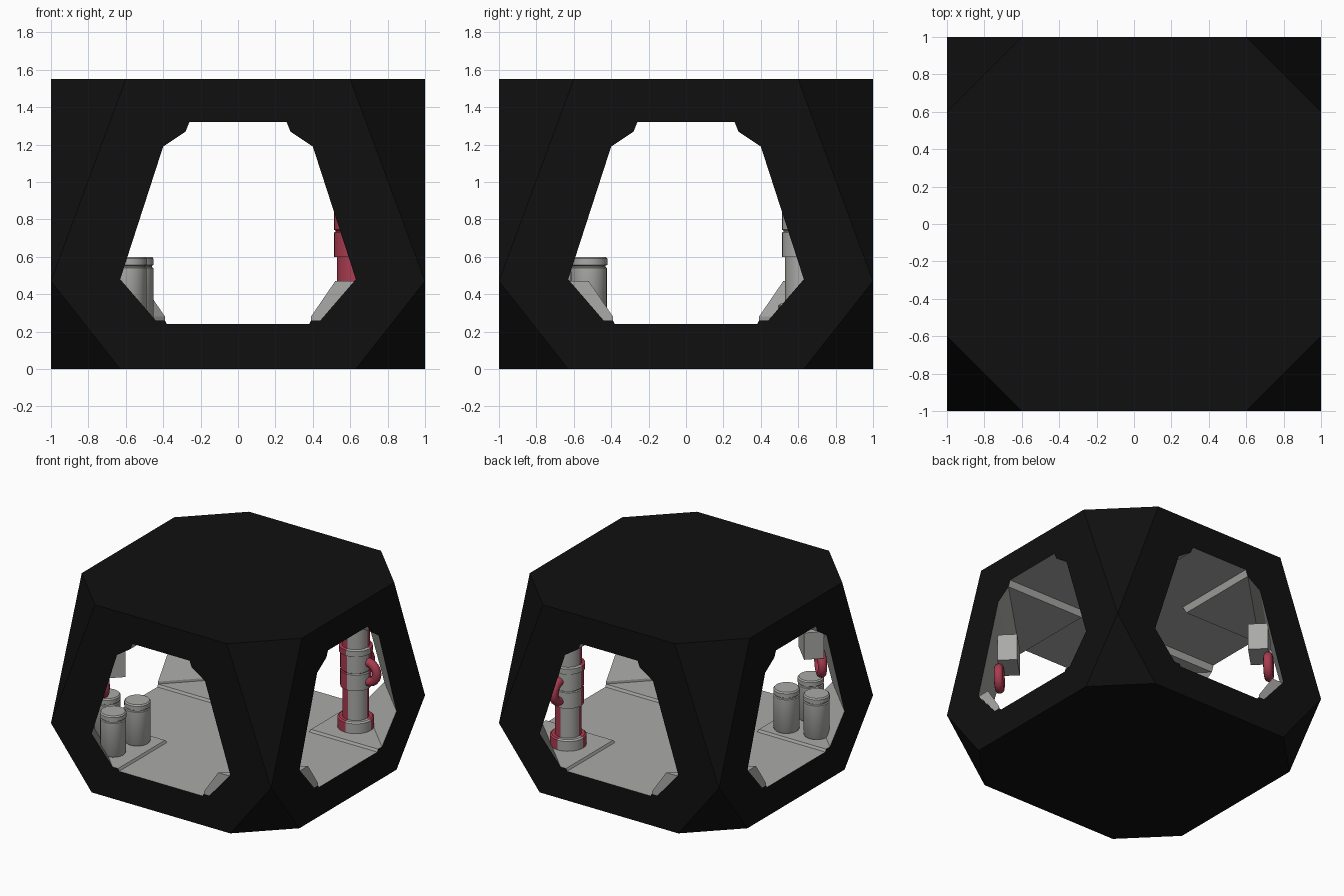
import bpy, bmesh, math
from mathutils import Vector, Matrix

if "Cube" in bpy.data.objects:
    bpy.data.objects.remove(bpy.data.objects["Cube"])


def mat(name, c):
    m = bpy.data.materials.new(name)
    m.diffuse_color = (*c, 1)
    m.use_nodes = True
    m.node_tree.nodes["Principled BSDF"].inputs["Base Color"].default_value = m.diffuse_color
    return m


BLACK = mat("black_shell", (0.005, 0.005, 0.005))
GREY = mat("panel_grey", (0.40, 0.40, 0.39))
RED = mat("pipe_red", (0.40, 0.045, 0.08))
MID = Vector((0, 0, 0.78))


def finish(name, bm, mats, smooth=False):
    me = bpy.data.meshes.new(name)
    bm.to_mesh(me)
    bm.free()
    ob = bpy.data.objects.new(name, me)
    bpy.context.collection.objects.link(ob)
    for m in mats:
        me.materials.append(m)
    if smooth:
        bpy.ops.object.select_all(action='DESELECT')
        ob.select_set(True)
        bpy.context.view_layer.objects.active = ob
        bpy.ops.object.shade_smooth_by_angle(angle=math.radians(35))
    return ob


def poly_object(name, polys, material, outward):
    """Faces turned to look away from, or toward, the room centre."""
    bm = bmesh.new()
    for p in polys:
        f = bm.faces.new([bm.verts.new(v) for v in p])
        f.normal_update()
        if (f.normal.dot(f.calc_center_median() - MID) > 0) != outward:
            f.normal_flip()
    bmesh.ops.remove_doubles(bm, verts=bm.verts, dist=0.0005)
    return finish(name, bm, [material])


def spin4(p):
    return [[(x * c - y * s, x * s + y * c, z) for x, y, z in p]
            for c, s in ((1, 0), (0, 1), (-1, 0), (0, -1))]


def octagon(a, z):
    q = [(1, -a), (1, a), (a, 1), (-a, 1), (-1, a), (-1, -a), (-a, -1), (a, -1)]
    return [(x, y, z) for x, y in q]


# Black outer shell: cut-corner block with an opening in all four sides
half = [(0, 0), (.63, 0), (1, .47), (.6, 1.55), (0, 1.55), (0, 1.32), (.26, 1.32),
        (.28, 1.27), (.40, 1.19), (.63, .48), (.44, .26), (.39, .26), (.38, .24), (0, .24)]
shell = [octagon(.6, 1.55), octagon(.63, 0)]
for s in (-1, 1):
    shell += spin4([(s * x, -1, z) for x, z in half])
for a, z in ((.6, 1.55), (.63, 0)):
    shell += spin4([(a, 1, z), (1, a, z), (1, 1, .47)])
poly_object("outer_shell", shell, BLACK, True)

# Grey room lining: floor, ceiling, corner walls and corner plates
room = [octagon(.39, .24), octagon(.27, 1.32)]
bands = [(.44, .26), (.63, .48), (.40, 1.19), (.28, 1.27)]
for (a, z), (b, w) in zip(bands, bands[1:]):
    room += spin4([(a, 1, z), (1, a, z), (1, b, w), (b, 1, w)])
room += spin4([(.39, .39, .26), (1, .39, .26), (1, .44, .26), (.44, 1, .26), (.39, 1, .26)])
room += spin4([(.28, .28, 1.27), (1, .28, 1.27), (.28, 1, 1.27)])
for a, z, b, w in ((.38, .24, .39, .26), (.26, 1.32, .28, 1.27)):
    room += spin4([(a, a, z), (1, a, z), (1, b, w), (b, b, w)])
    room += spin4([(a, a, z), (a, 1, z), (b, 1, w), (b, b, w)])
poly_object("room_lining", room, GREY, False)

# Sloping consoles in two opposite corners
prof = [(.39, .26), (.39, .28), (.52, .47), (.63, .47), (.44, .26)]
for side, s in (("right", 1), ("left", -1)):
    ends = [[(s * c, -s, z) for c, z in prof], [(s, -s * c, z) for c, z in prof]]
    bm = bmesh.new()
    e0, e1 = [[bm.verts.new(v) for v in e] for e in ends]
    bm.faces.new(e0)
    bm.faces.new(e1[::-1])
    for i in range(5):
        j = (i + 1) % 5
        bm.faces.new((e0[i], e1[i], e1[j], e0[j]))
    bmesh.ops.recalc_face_normals(bm, faces=bm.faces)
    finish(side + "_console", bm, [GREY])


def lathe(name, prof, x, y, mats, rule=None, n=24):
    bm = bmesh.new()
    rings = [[bm.verts.new((r * math.cos(t), r * math.sin(t), z))
              for t in (2 * math.pi * k / n for k in range(n))] for r, z in prof]
    for a, b in zip(rings, rings[1:]):
        for k in range(n):
            j = (k + 1) % n
            bm.faces.new((a[k], a[j], b[j], b[k]))
    bm.faces.new(rings[0][::-1])
    bm.faces.new(rings[-1])
    for f in bm.faces:
        if rule:
            f.material_index = rule(f.calc_center_median())
    bmesh.ops.translate(bm, verts=bm.verts, vec=(x, y, 0))
    return finish(name, bm, mats, True)


# Storage canisters in the front left corner
can = [(.09, .26), (.097, .27), (.097, .54), (.09, .545), (.09, .552),
       (.099, .557), (.099, .59), (.09, .60)]
for i, (x, y) in enumerate(((-.55, -.52), (-.585, -.785), (-.795, -.56))):
    lathe(f"canister_{i + 1}", can, x, y, [GREY])

# Tall pipe in the back right corner, red and grey by quarter turns
pipe = [(.137, .26), (.137, .34), (.125, .35), (.10, .35), (.10, .60), (.117, .60),
        (.117, .73), (.108, .735), (.108, .74), (.117, .745), (.117, .88), (.127, .885),
        (.127, .93), (.105, .935), (.105, 1.10), (.115, 1.10), (.115, 1.27)]


def quarter(c):
    return 0 if abs(c.x * c.y) < 1e-6 or c.x * c.y > 0 else 1


lathe("tall_pipe", pipe, .63, .63, [RED, GREY], quarter)


def ring_pipe(name, loc, axis_angle, major=.08, minor=.035):
    """Upright ring of pipe whose plane contains the given heading."""
    bpy.ops.mesh.primitive_torus_add(major_segments=24, minor_segments=12,
                                     major_radius=major, minor_radius=minor)
    ob = bpy.context.object
    ob.name = name
    ob.data.materials.append(RED)
    ob.data.transform(Matrix.Translation(loc) @ Matrix.Rotation(axis_angle, 4, 'Z')
                      @ Matrix.Rotation(math.pi / 2, 4, 'X'))
    bpy.ops.object.shade_smooth_by_angle(angle=math.radians(40))


ring_pipe("pipe_bend_x", (.74, .63, .735), 0)
ring_pipe("pipe_bend_y", (.63, .74, .735), math.pi / 2)

# Wall boxes with a red pipe bend below, in the other three corners
for name, sx, sy in (("front_left", -1, -1), ("front_right", 1, -1), ("back_left", -1, 1)):
    ang = math.atan2(sy, sx)
    ring_pipe(name + "_pipe_bend", (.72 * sx, .72 * sy, .77), ang + math.pi / 2)
    bm = bmesh.new()
    bmesh.ops.create_cube(bm, size=1)
    bmesh.ops.scale(bm, verts=bm.verts, vec=(.15, .24, .22))
    bmesh.ops.rotate(bm, verts=bm.verts, matrix=Matrix.Rotation(ang, 3, 'Z'))
    bmesh.ops.translate(bm, verts=bm.verts, vec=(.67 * sx, .67 * sy, .97))
    finish(name + "_wall_box", bm, [GREY])
